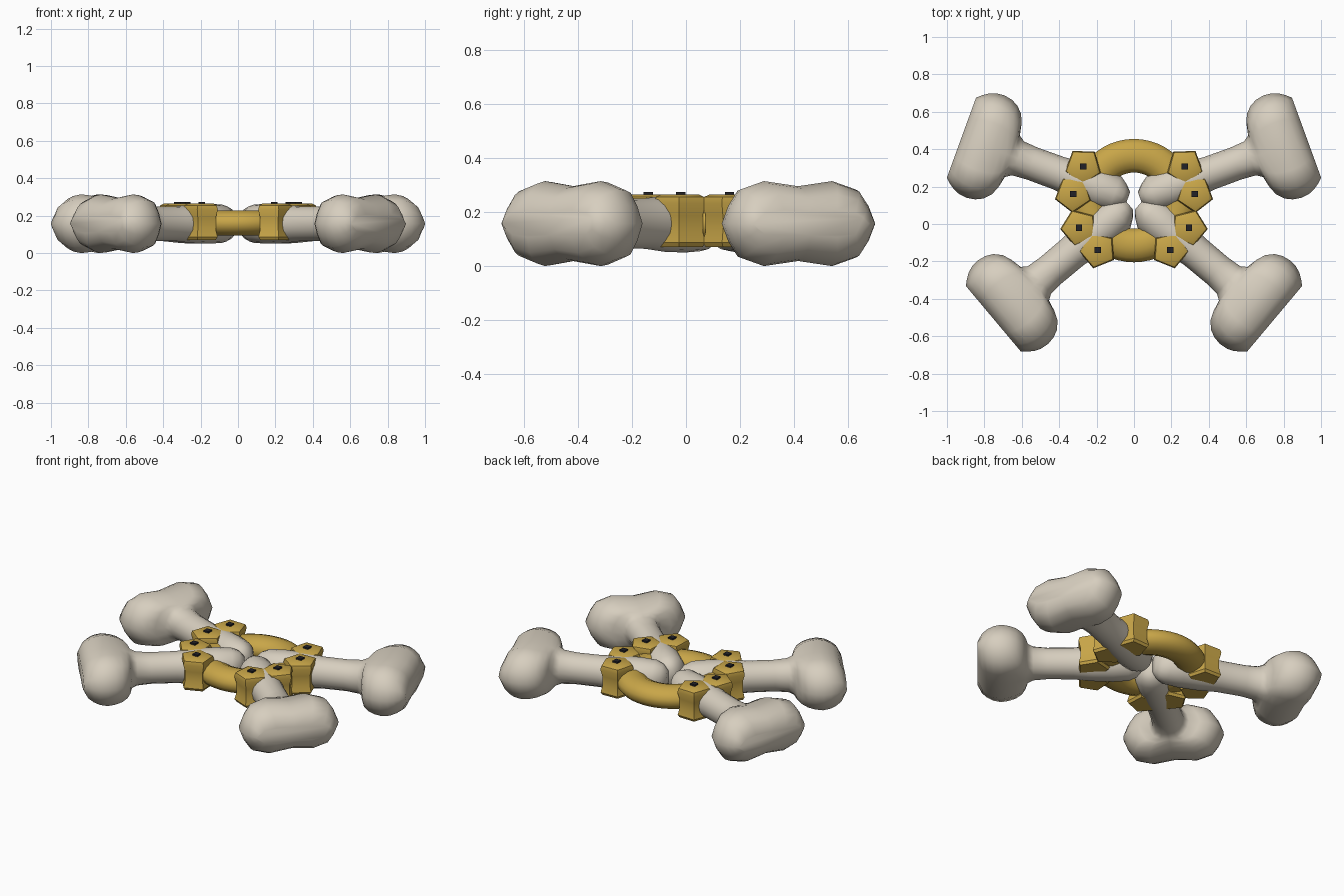
import bpy, bmesh, math
from mathutils import Matrix, Vector

if "Cube" in bpy.data.objects:
    bpy.data.objects.remove(bpy.data.objects["Cube"])

ZC = 0.157                      # height of the middle plane
CENTRE = Vector((0, 0.125, ZC))  # centre of the ring


def material(name, rgb):
    m = bpy.data.materials.new(name)
    m.diffuse_color = (*rgb, 1)
    m.use_nodes = True
    m.node_tree.nodes["Principled BSDF"].inputs["Base Color"].default_value = m.diffuse_color
    return m


BONE = material("bone ivory", (0.68, 0.62, 0.52))
GOLD = material("gold", (0.58, 0.38, 0.065))
BLACK = material("bolt black", (0.015, 0.015, 0.02))


def loft(name, rings, mat, closed=False, angle=40, matrix=None):
    """Skin a list of equal-length point rings; cap the ends unless closed."""
    bm = bmesh.new()
    rows = [[bm.verts.new(p) for p in r] for r in rings]
    n = len(rows[0])
    pairs = list(zip(rows, rows[1:])) + ([(rows[-1], rows[0])] if closed else [])
    for a, b in pairs:
        for i in range(n):
            j = (i + 1) % n
            bm.faces.new((a[i], a[j], b[j], b[i]))
    if not closed:
        bm.faces.new(rows[0][::-1])
        bm.faces.new(rows[-1])
    bmesh.ops.recalc_face_normals(bm, faces=bm.faces)
    me = bpy.data.meshes.new(name)
    bm.to_mesh(me)
    bm.free()
    me.materials.append(mat)
    ob = bpy.data.objects.new(name, me)
    bpy.context.collection.objects.link(ob)
    if matrix:
        ob.matrix_world = matrix
    bpy.ops.object.select_all(action='DESELECT')
    ob.select_set(True)
    bpy.context.view_layer.objects.active = ob
    if angle:
        bpy.ops.object.shade_smooth_by_angle(angle=math.radians(angle))
    return ob


# Quarter cross-sections: round shaft and two-lobed knuckle
ROUND = [(1, 0), (.92, .38), (.71, .71), (.38, .92), (0, 1)]
LOBED = [(1, 0), (.91, .43), (.78, .80), (.46, 1), (0, .88)]


def section(u, w, h, t):
    q = [((a[0] * (1 - t) + b[0] * t) * w, (a[1] * (1 - t) + b[1] * t) * h)
         for a, b in zip(ROUND, LOBED)]
    q += [(-x, z) for x, z in q[-2::-1]]
    q += [(x, -z) for x, z in q[-2:0:-1]]
    return [(u, x, z) for x, z in q]


# distance along bone, half width, half height, knuckle blend
STATIONS = [(.035, .035, .05, 0), (.065, .068, .085, 0), (.11, .1, .102, 0),
            (.2, .107, .107, 0), (.32, .101, .104, 0), (.43, .091, .093, 0),
            (.58, .09, .092, 0), (.66, .096, .098, .1), (.692, .118, .108, .4),
            (.705, .178, .118, .8), (.725, .228, .129, 1), (.76, .265, .143, 1),
            (.80, .284, .152, 1), (.845, .292, .157, 1), (.89, .287, .148, 1),
            (.925, .273, .131, 1), (.955, .252, .108, 1), (.982, .228, .05, 1)]


def lobe_ring(u, v, r, z, s):
    """Five-sided outline round a bolt; s mirrors it across the bone."""
    return [(u + r * math.cos(math.radians(36 + 72 * k)),
             v + s * r * math.sin(math.radians(36 + 72 * k)), z) for k in range(5)]


# Four bones with their clamps and bolts, radiating from the ring centre
for label, deg in (("back_right", 20), ("back_left", 160),
                   ("front_left", 220), ("front_right", -40)):
    M = Matrix.Translation(CENTRE) @ Matrix.Rotation(math.radians(deg), 4, 'Z')
    loft(label + "_bone", [section(*s) for s in STATIONS], BONE, angle=60, matrix=M)
    for s, side in ((1, "a"), (-1, "b")):
        prof = [(-.086, .088), (-.07, .099), (-.03, .088), (.03, .088),
                (.075, .101), (.098, .094), (.107, .075)]
        loft(f"{label}_clamp_{side}",
             [lobe_ring(.318, s * .078, r, z, s) for z, r in prof],
             GOLD, angle=35, matrix=M)
        sq = [(-1, -1), (1, -1), (1, 1), (-1, 1)]
        # bolt heads stay square to the world axes
        c = M @ Vector((.318, s * .078, 0))
        loft(f"{label}_bolt_{side}",
             [[(c.x + .017 * x, c.y + .017 * y, z) for x, y in sq] for z in (.25, .274)],
             BLACK, angle=0)

# Flattened connecting ring
rings = []
for i in range(48):
    a = math.tau * i / 48
    ring = []
    for k in range(12):
        b = math.tau * (k + .5) / 12
        r = .24 + .093 * math.cos(b)
        ring.append((CENTRE.x + r * math.cos(a), CENTRE.y + r * math.sin(a),
                     ZC + .003 + .069 * math.sin(b)))
    rings.append(ring)
loft("connecting_ring", rings, GOLD, closed=True, angle=50)
